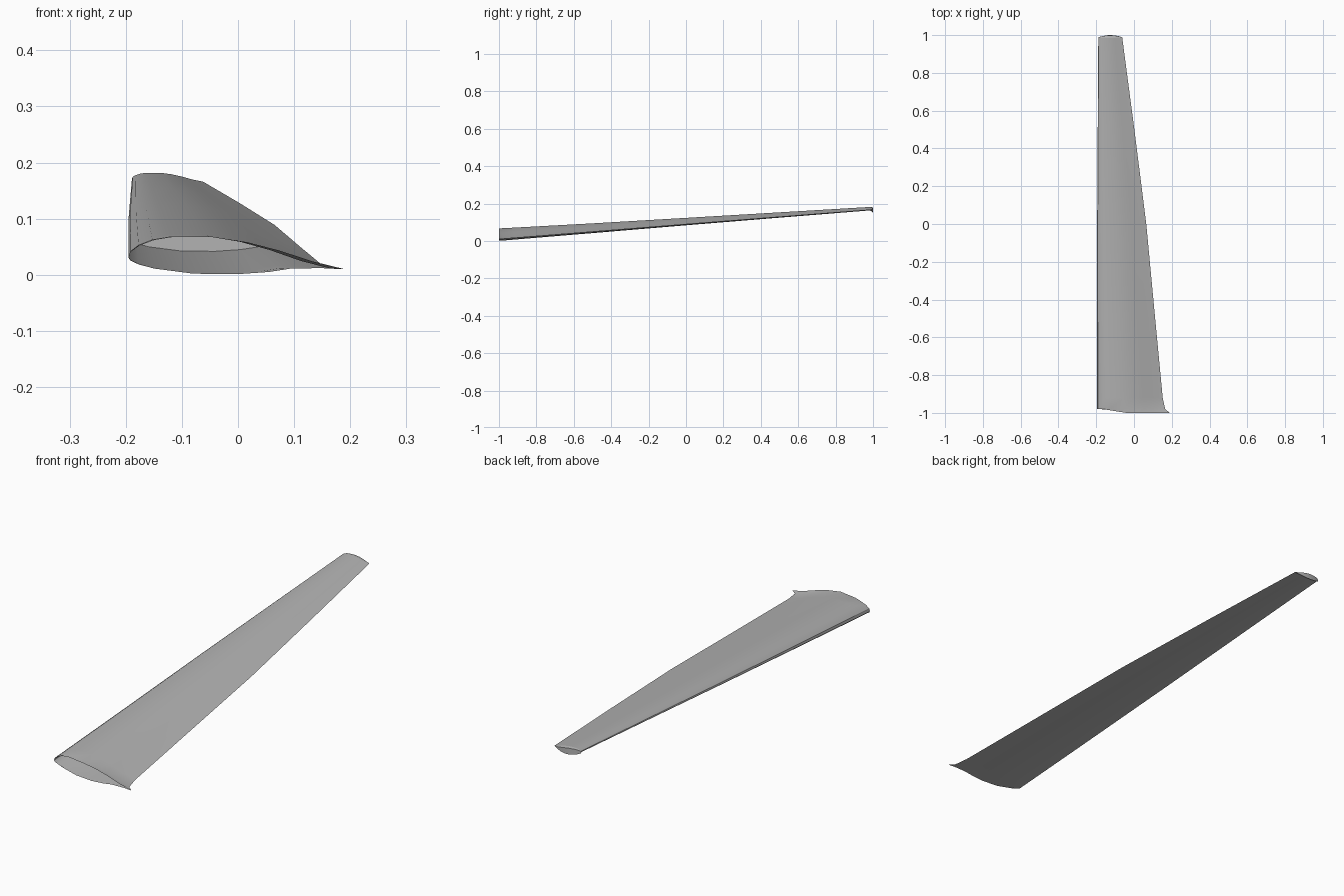
import bpy, bmesh

cube = bpy.data.objects.get("Cube")
if cube:
    bpy.data.objects.remove(cube, do_unlink=True)

grey = bpy.data.materials.new("light grey")
grey.use_nodes = True
colour = (0.45, 0.45, 0.45, 1)
grey.diffuse_color = colour
grey.node_tree.nodes["Principled BSDF"].inputs["Base Color"].default_value = colour

# Aerofoil section: (chord fraction, height) from nose to tail
UPPER = [(0, .03), (.01, .041), (.05, .052), (.12, .062), (.2, .067), (.4, .067),
         (.55, .058), (.7, .043), (.85, .024), (1, .01)]
LOWER = [(0, .03), (.01, .025), (.05, .018), (.12, .011), (.3, .002), (.5, .001),
         (.65, .005), (.75, .011), (.9, .012), (1, .01)]

# Span stations: y, nose x, tail x, base height, section scale
STATIONS = [(-1, -.195, .19, 0, 1), (-.98, -.195, .165, .001, 1),
            (-.92, -.195, .152, .006, .97), (-.5, -.195, .112, .041, .79),
            (0, -.195, .065, .083, .6), (.5, -.192, .002, .124, .43),
            (.985, -.189, -.062, .163, .28)]


def section(station, curve):
    y, nose, tail, base, scale = station
    points = []
    for t, h in curve:
        # The root edge is swept back slightly near the nose
        sweep = .025 * max(0, 1 - t / .4) if y == -1 else 0
        points.append((nose + t * (tail - nose), y + sweep, base + h * scale))
    return points


def lofted(name, rows, flip=False):
    bm = bmesh.new()
    grid = [[bm.verts.new(p) for p in row] for row in rows]
    for a, b in zip(grid, grid[1:]):
        for i in range(len(a) - 1):
            quad = (a[i], a[i + 1], b[i + 1], b[i])
            bm.faces.new(quad[::-1] if flip else quad)
    bmesh.ops.remove_doubles(bm, verts=bm.verts[:], dist=.00001)
    mesh = bpy.data.meshes.new(name)
    bm.to_mesh(mesh)
    bm.free()
    mesh.materials.append(grey)
    obj = bpy.data.objects.new(name, mesh)
    bpy.context.collection.objects.link(obj)
    bpy.ops.object.select_all(action='DESELECT')
    obj.select_set(True)
    bpy.context.view_layer.objects.active = obj
    bpy.ops.object.shade_smooth_by_angle(angle=.6)
    return obj


# Skin, wrapped from the tail over the top, round the nose and back underneath
loop = UPPER[::-1] + LOWER[1:]
lofted("wing_skin", [section(s, loop) for s in STATIONS], flip=True)

# Inner rib closing the hollow root
rib = STATIONS[3]
lofted("inner_rib", [section(rib, LOWER), section(rib, UPPER)])

# Tip cap, bowed outwards and dropping into a small lip
tip = STATIONS[-1]
top = section(tip, UPPER)
rim, lip = [], []
for (x, y, z), (t, h) in zip(top, UPPER):
    bow = 4 * t * (1 - t)
    rim.append((x, y + .003 + .011 * bow, z - .003 * bow))
    lip.append((x, y + .003 + .012 * bow, .166 - .014 * bow))
lofted("tip_cap", [top, rim, lip])
lofted("tip_underside", [section(tip, LOWER), lip])
